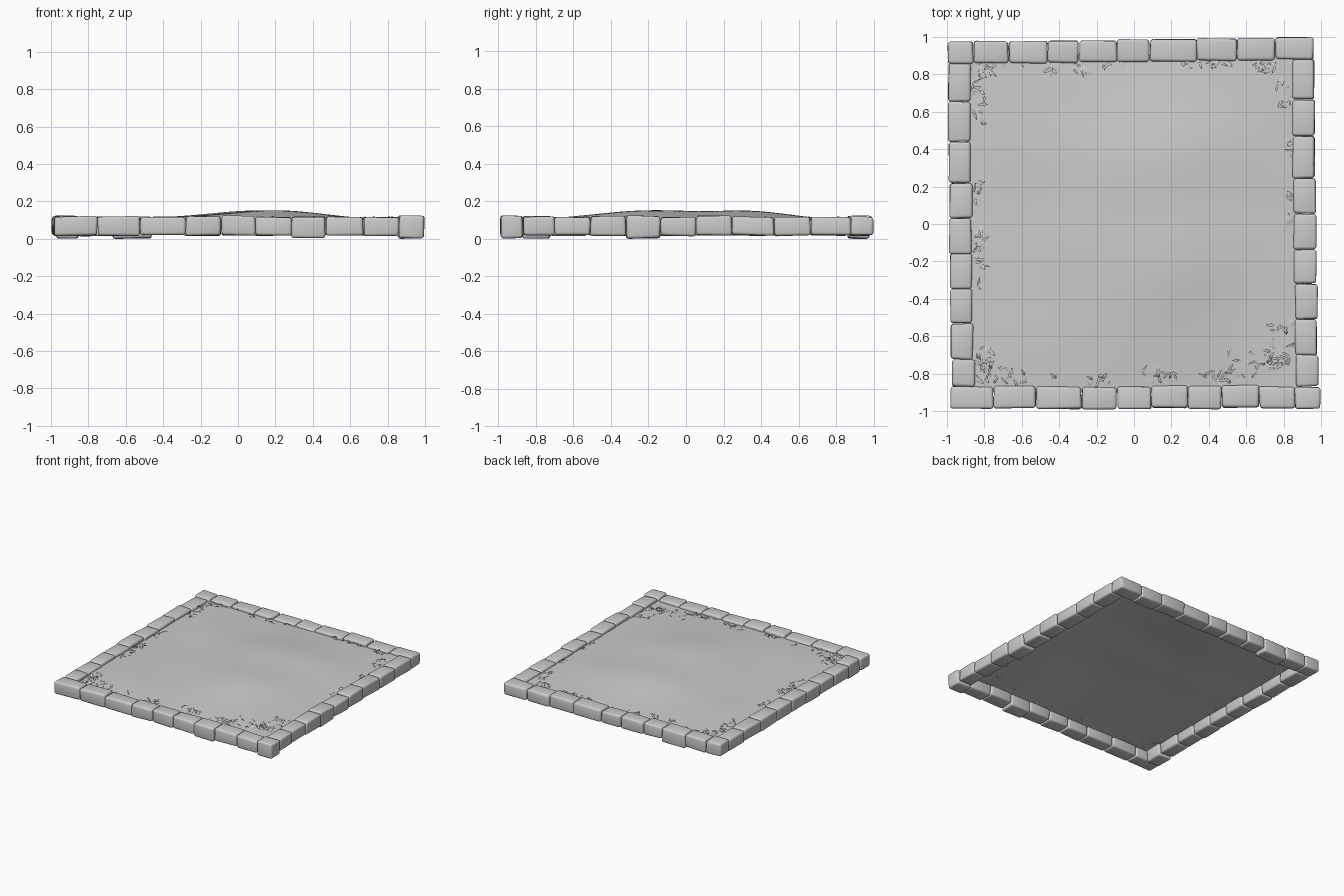
import bpy, bmesh, math, random
from mathutils import Vector, noise

if "Cube" in bpy.data.objects:
    bpy.data.objects.remove(bpy.data.objects["Cube"])

random.seed(7)


def finish(bm, name, smooth=True):
    bmesh.ops.recalc_face_normals(bm, faces=bm.faces)
    mesh = bpy.data.meshes.new(name)
    bm.to_mesh(mesh)
    bm.free()
    for p in mesh.polygons:
        p.use_smooth = smooth
    ob = bpy.data.objects.new(name, mesh)
    bpy.context.collection.objects.link(ob)
    return ob


def stone(name, x0, x1, y0, y1, z0, z1):
    """Worn block: jittered box with rounded edges."""
    bm = bmesh.new()
    bmesh.ops.create_cube(bm, size=1)
    for v in bm.verts:
        j = [random.uniform(-0.004, 0.004) for _ in range(3)]
        v.co = Vector((x1 if v.co.x > 0 else x0,
                       y1 if v.co.y > 0 else y0,
                       z1 if v.co.z > 0 else z0)) + Vector(j)
    bmesh.ops.bevel(bm, geom=bm.edges[:], offset=0.015, segments=3,
                    profile=0.5, affect='EDGES')
    finish(bm, name)


def row(name, cuts, start, end, along_x, low):
    """Line of stones between cuts; centre line drifts from start to end."""
    n = len(cuts) - 1
    for i in range(n):
        a, b = sorted(cuts[i:i + 2])
        c = start + (end - start) * i / (n - 1) + random.uniform(-0.004, 0.004)
        z0 = 0.004 if i in low else random.uniform(0.016, 0.023)
        z1 = random.uniform(0.114, 0.124)
        u, v = (a + 0.001, b - 0.001), (c - 0.059, c + 0.059)
        box = (*u, *v) if along_x else (*v, *u)
        stone(f"{name}_{i + 1}", *box, z0, z1)


# Stone border, four sides
row("front_stone", [-0.98, -0.75, -0.525, -0.28, -0.09, 0.095, 0.285, 0.47, 0.67, 0.86, 0.997],
    -0.927, -0.927, True, [6, 9])
row("back_stone", [-0.997, -0.86, -0.67, -0.46, -0.295, -0.09, 0.085, 0.335, 0.55, 0.755, 0.96],
    0.918, 0.938, True, [2])
row("left_stone", [0.86, 0.655, 0.44, 0.22, 0.03, -0.16, -0.345, -0.53, -0.725, -0.87],
    -0.935, -0.915, False, [8])
row("right_stone", [0.88, 0.665, 0.47, 0.245, 0.055, -0.135, -0.32, -0.51, -0.70, -0.87],
    0.903, 0.923, False, [5])


# Mounded soil bed
def height(x, y):
    def hill(cx, cy, sx, sy):
        return math.exp(-((x - cx) / sx) ** 2 - ((y - cy) / sy) ** 2)
    edge = max(0, 1 - (x / 0.9) ** 4) * max(0, 1 - (y / 0.9) ** 4)
    bump = 0.042 * hill(0.17, -0.2, 0.42, 0.36) + 0.036 * hill(0.1, 0.38, 0.45, 0.3)
    bump += 0.008 * noise.noise(Vector((x * 2.2, y * 2.2, 3.0)))
    return 0.095 + edge * (bump + 0.014)


bm = bmesh.new()
bmesh.ops.create_grid(bm, x_segments=40, y_segments=40, size=0.9)
for v in bm.verts:
    v.co.z = height(v.co.x, v.co.y)
finish(bm, "soil_bed")

# Grass patches: centre x, y, spread x, y, blade count
patches = [
    (-0.79, -0.71, 0.05, 0.05, 20), (-0.81, -0.8, 0.04, 0.05, 12), (-0.66, -0.81, 0.1, 0.05, 14),
    (-0.82, -0.18, 0.03, 0.18, 26), (-0.83, 0.15, 0.02, 0.08, 7),
    (-0.83, 0.68, 0.03, 0.16, 24), (-0.79, 0.83, 0.05, 0.03, 12), (-0.65, 0.86, 0.06, 0.02, 9),
    (-0.45, 0.82, 0.06, 0.02, 5), (-0.27, 0.83, 0.05, 0.03, 6), (-0.12, 0.84, 0.05, 0.02, 6),
    (0.42, 0.85, 0.16, 0.02, 18), (0.7, 0.84, 0.08, 0.03, 16), (0.8, 0.7, 0.04, 0.08, 16),
    (0.83, 0.4, 0.01, 0.06, 6), (0.83, 0.1, 0.01, 0.1, 8),
    (0.79, -0.66, 0.06, 0.14, 32), (0.62, -0.74, 0.12, 0.07, 20), (0.42, -0.82, 0.1, 0.03, 16),
    (0.15, -0.81, 0.1, 0.04, 16), (-0.18, -0.83, 0.07, 0.03, 10), (-0.43, -0.81, 0.02, 0.03, 3)]

bm = bmesh.new()
for px, py, sx, sy, count in patches:
    for _ in range(count):
        x = px + random.uniform(-sx, sx)
        y = py + random.uniform(-sy, sy)
        inward = math.atan2(-y * abs(y) ** 3, -x * abs(x) ** 3)
        ang = inward + random.uniform(-1.5, 1.5)
        d = Vector((math.cos(ang), math.sin(ang), 0))
        side = Vector((-d.y, d.x, 0))
        length, width = random.uniform(0.03, 0.065), random.uniform(0.005, 0.009)
        rise, bend = random.uniform(0.008, 0.024), random.uniform(-0.012, 0.012)
        base = Vector((x, y, height(x, y) - 0.003)) - d * length / 2
        rings = []
        # Arched leaf with a pointed tip
        for t, w in ((0, 0.4), (0.35, 1), (0.7, 0.8)):
            c = base + d * length * t + side * bend * t * t
            c.z += rise * math.sin(t * 2.4)
            rings.append([bm.verts.new(c + side * width * w * s) for s in (-1, 1)])
        tip = bm.verts.new(base + d * length + side * bend + Vector((0, 0, rise * 0.6)))
        for a, b in zip(rings, rings[1:]):
            bm.faces.new((a[0], a[1], b[1], b[0]))
        bm.faces.new((rings[-1][0], rings[-1][1], tip))
finish(bm, "grass_blades")
